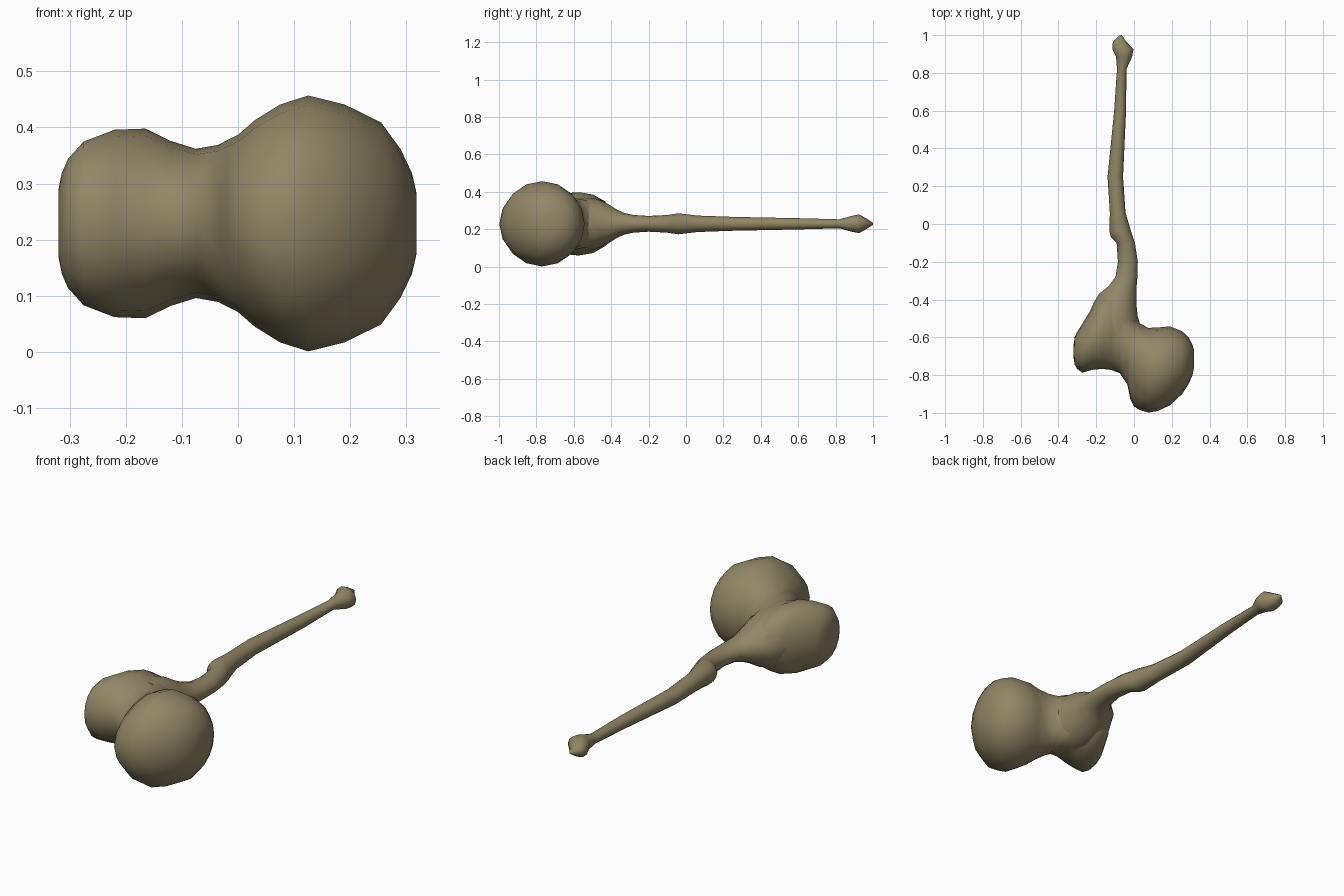
import bpy, bmesh, math

ZC = 0.229  # height of the model's flat mirror plane

clay = bpy.data.materials.new("olive_tan")
clay.diffuse_color = (0.285, 0.238, 0.133, 1)


def loft(name, rings, along, sides):
    """Skin elliptical rings. Ring = (position, low side, high side, half height)."""
    bm = bmesh.new()
    loops = []
    for pos, lo, hi, hz in rings:
        mid, half = (lo + hi) / 2, (hi - lo) / 2
        loop = []
        for i in range(sides):
            a = 2 * math.pi * i / sides
            u, z = mid + half * math.cos(a), ZC + hz * math.sin(a)
            loop.append(bm.verts.new((pos, u, z) if along == "x" else (u, pos, z)))
        loops.append(loop)
    for a, b in zip(loops, loops[1:]):
        for i in range(sides):
            j = (i + 1) % sides
            bm.faces.new((a[i], a[j], b[j], b[i]))
    bm.faces.new(loops[0])
    bm.faces.new(loops[-1])
    bmesh.ops.recalc_face_normals(bm, faces=bm.faces)
    me = bpy.data.meshes.new(name)
    bm.to_mesh(me)
    bm.free()
    me.materials.append(clay)
    ob = bpy.data.objects.new(name, me)
    bpy.context.collection.objects.link(ob)
    bpy.context.view_layer.objects.active = ob
    ob.select_set(True)
    bpy.ops.object.shade_smooth_by_angle(angle=math.radians(60))
    ob.select_set(False)
    return ob


# Head: flattened lobe, waist, then the large round ball
loft("head", [
    (-0.320, -0.71, -0.64, 0.060),
    (-0.314, -0.745, -0.60, 0.090),
    (-0.303, -0.765, -0.575, 0.115),
    (-0.275, -0.787, -0.53, 0.146),
    (-0.220, -0.772, -0.44, 0.167),
    (-0.165, -0.767, -0.375, 0.169),
    (-0.120, -0.773, -0.36, 0.147),
    (-0.075, -0.790, -0.38, 0.133),
    (-0.035, -0.850, -0.42, 0.140),
    (-0.020, -0.925, -0.45, 0.148),
    (0.000, -0.965, -0.485, 0.158),
    (0.030, -0.985, -0.525, 0.184),
    (0.075, -0.998, -0.550, 0.212),
    (0.125, -0.990, -0.548, 0.228),
    (0.190, -0.960, -0.542, 0.212),
    (0.255, -0.900, -0.568, 0.180),
    (0.290, -0.845, -0.600, 0.132),
    (0.310, -0.800, -0.640, 0.090),
    (0.318, -0.760, -0.670, 0.055),
], "x", 16)

# Handle: pointed knob, thin shaft, stepped joint, flare into the head
loft("handle", [
    (1.00, -0.075, -0.065, 0.005),
    (0.965, -0.112, -0.040, 0.028),
    (0.925, -0.115, -0.003, 0.050),
    (0.885, -0.095, -0.010, 0.042),
    (0.82, -0.090, -0.040, 0.024),
    (0.60, -0.105, -0.042, 0.030),
    (0.25, -0.140, -0.058, 0.037),
    (0.06, -0.128, -0.045, 0.044),
    (-0.04, -0.130, -0.015, 0.056),
    (-0.07, -0.122, -0.005, 0.052),
    (-0.10, -0.092, 0.005, 0.047),
    (-0.20, -0.085, 0.020, 0.042),
    (-0.28, -0.098, 0.018, 0.047),
    (-0.33, -0.135, 0.014, 0.058),
    (-0.37, -0.185, 0.012, 0.076),
    (-0.42, -0.215, 0.012, 0.108),
    (-0.49, -0.245, 0.020, 0.138),
    (-0.56, -0.250, 0.040, 0.140),
], "y", 12)
